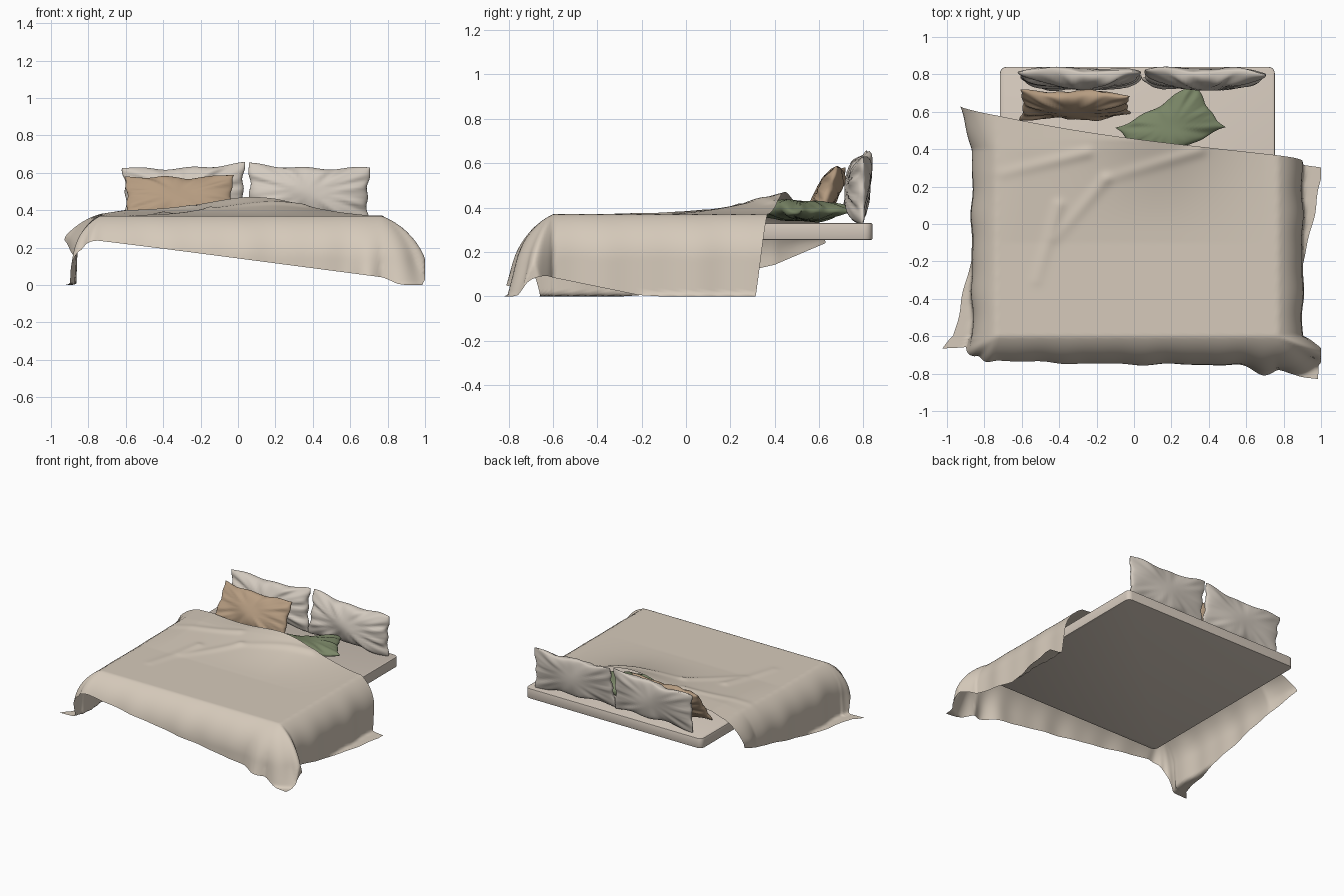
import bpy, bmesh, math
from mathutils import Vector

if "Cube" in bpy.data.objects:
    bpy.data.objects.remove(bpy.data.objects["Cube"])


def material(name, rgb):
    m = bpy.data.materials.new(name)
    m.diffuse_color = (*rgb, 1)
    m.use_nodes = True
    m.node_tree.nodes["Principled BSDF"].inputs["Base Color"].default_value = m.diffuse_color
    return m


BEIGE = material("blanket beige", (0.67, 0.59, 0.495))
SAND = material("mattress sand", (0.67, 0.59, 0.51))
IVORY = material("pillow ivory", (0.65, 0.59, 0.52))
TAN = material("pillow tan", (0.47, 0.335, 0.22))
GREEN = material("pillow green", (0.195, 0.24, 0.135))


def finish(name, bm, mat, angle=60):
    me = bpy.data.meshes.new(name)
    bmesh.ops.recalc_face_normals(bm, faces=bm.faces)
    bm.to_mesh(me)
    bm.free()
    me.materials.append(mat)
    ob = bpy.data.objects.new(name, me)
    bpy.context.collection.objects.link(ob)
    bpy.ops.object.select_all(action='DESELECT')
    ob.select_set(True)
    bpy.context.view_layer.objects.active = ob
    bpy.ops.object.shade_smooth_by_angle(angle=math.radians(angle))
    return ob


def grid(bm, nu, nv, func):
    rows = [[bm.verts.new(func(i / nu, j / nv)) for i in range(nu + 1)] for j in range(nv + 1)]
    for a, b in zip(rows, rows[1:]):
        for i in range(nu):
            bm.faces.new((a[i], a[i + 1], b[i + 1], b[i]))


def clamp(t):
    return max(0.0, min(1.0, t))


# Mattress: slab with rounded corners
bm = bmesh.new()
bmesh.ops.create_cube(bm, size=1)
for v in bm.verts:
    v.co = (0.018 + v.co.x * 1.47, 0.1025 + v.co.y * 1.475, 0.2925 + v.co.z * 0.075)
upright = [e for e in bm.edges if abs(e.verts[0].co.z - e.verts[1].co.z) > 0.01]
bmesh.ops.bevel(bm, geom=upright, offset=0.035, segments=5, profile=0.5, affect='EDGES')
rims = [e for e in bm.edges if abs(e.verts[0].co.z - e.verts[1].co.z) < 0.001]
bmesh.ops.bevel(bm, geom=rims, offset=0.005, segments=2, profile=0.5, affect='EDGES')
finish("mattress", bm, SAND, 35)

# Blanket: a turned rectangle draped over the bed edges and onto the floor
BACK_L, BACK_R = Vector((-0.96, 0.63)), Vector((1.29, 0.30))
FRONT_L, FRONT_R = Vector((-1.27, -0.72)), Vector((1.02, -1.02))
LEFT, RIGHT, FRONT, TOP = -0.735, 0.77, -0.60, 0.37
FOLDS = [((-0.42, -0.08), (-0.15, 0.24)), ((-0.15, 0.24), (0.35, 0.39)),
         ((-0.7, 0.27), (-0.25, 0.38)), ((-0.52, -0.3), (-0.4, 0.1))]
START, END = math.radians(26), math.radians(88)


def hang(e, bend):
    """Outward and downward travel after cloth length e past the edge."""
    r = bend / (END - START)
    a = START + min(e, bend) / r
    rest = max(0.0, e - bend)
    return (r * (math.sin(a) - math.sin(START)) + rest * math.cos(END),
            r * (math.cos(START) - math.cos(a)) + rest * math.sin(END))


def top_relief(x, y):
    """Swell over the hidden cushion, plus soft creases."""
    t = clamp((y + 0.05) / 0.5)
    h = 0.072 * t * t * math.exp(-((x - 0.1) / 0.34) ** 2)
    h += 0.03 * clamp((y + 0.1) / 0.5) * clamp((x + 0.8) / 0.2) * clamp((0.7 - x) / 0.5)
    p = Vector((x, y))
    for a, b in FOLDS:
        a, b = Vector(a), Vector(b)
        k = clamp((p - a).dot(b - a) / (b - a).length_squared)
        d = (p - a - (b - a) * k).length
        h += 0.010 * math.exp(-(d / 0.03) ** 2) * (0.4 + 0.6 * k)
    return h


def drape(i, j):
    p = FRONT_L.lerp(FRONT_R, i).lerp(BACK_L.lerp(BACK_R, i), j)
    u, v = p
    v -= 0.06 * math.sin(math.pi * i) * (1 - i) * j ** 4
    cx, cy = min(max(u, LEFT), RIGHT), max(v, FRONT)
    off = Vector((u - cx, v - cy))
    e = off.length
    z = TOP + top_relief(cx, cy) * clamp(1 - e / 0.15)
    if e < 1e-6:
        return (cx, cy, z)
    d = off / e
    out, down = hang(e, 0.25 + 0.04 * d.y ** 2)
    corner = abs(2 * d.x * d.y)
    # corners flare away from the bed, long sides ripple
    out += (0.14 if u > 0 else 0.05) * corner ** 0.8 * clamp(e / 0.42) ** 1.4
    # one fold kicks forward beside the right corner
    out += 0.06 * d.y ** 2 * math.exp(-((u - 0.69) / 0.08) ** 2) * clamp(e / 0.4) ** 2
    if u < 0:
        edge = clamp((v - 0.4) / 0.23) * clamp(e / 0.2)
        out += 0.07 * edge
        z += 0.045 * edge
    along = v if abs(d.x) > abs(d.y) else u
    ripple = math.sin(along * 17 + 1) + 0.6 * math.sin(along * 29)
    out += 0.004 * ripple * clamp(e / 0.25)
    out += 0.012 * corner * math.sin(9 * math.atan2(d.y, d.x)) * clamp(e / 0.3)
    z -= down
    if z < 0.006:
        out += 0.006 - z
        z = 0.006 - 0.006 * clamp((0.006 - z) / 0.02)
    if u > 0:
        d = Vector((d.x * (1 + 0.25 * corner), d.y * (1 - 0.25 * corner)))
    return (min(cx + d.x * out, 1.0), max(cy + d.y * out, -0.84), z)


bm = bmesh.new()
grid(bm, 130, 100, drape)
blanket = finish("blanket", bm, BEIGE, 80)
if blanket.data.polygons[len(blanket.data.polygons) // 2].normal.z < 0:
    blanket.data.flip_normals()


# Pillows: two puffed faces meeting at a pinched seam with pulled-out corners
def pillow(name, mat, size, puff, pinch, loc, rot, seed):
    w, h = size[0] / 2, size[1] / 2

    def face(side, thick):
        def f(i, j):
            # finer spacing toward the seam
            s, t = math.sin((i - 0.5) * math.pi), math.sin((j - 0.5) * math.pi)
            x = s * w * (1 - pinch * (1 - t * t) + 0.015 * math.sin(9 * t + seed) * abs(s) ** 3)
            y = t * h * (1 - 0.12 * (1 - s * s) + 0.035 * math.sin(8 * s + seed) * abs(t) ** 3)
            body = max(0.0, (1 - s * s) * (1 - t * t))
            # creases fan out from the middle toward the seam
            a = math.atan2(t, s)
            rim = clamp(math.hypot(s, t)) ** 2
            crease = 0.16 * rim * (math.sin(11 * a + seed * 2 + side) + 0.7 * math.sin(19 * a + seed))
            crease += 0.06 * math.sin(6 * s + 4 * t + seed)
            z = side * thick * body ** 0.42 * (1 + crease)
            # seam wanders a little
            z += 0.010 * math.sin(5 * s + seed) * t + 0.008 * s * t
            return (x, y, z)
        return f

    bm = bmesh.new()
    grid(bm, 48, 32, face(1, puff[0]))
    grid(bm, 48, 32, face(-1, puff[1]))
    bmesh.ops.remove_doubles(bm, verts=bm.verts, dist=1e-5)
    ob = finish(name, bm, mat, 70)
    ob.location = loc
    ob.rotation_euler = [math.radians(a) for a in rot]
    return ob


pillow("back_pillow_left", IVORY, (0.66, 0.31), (0.08, 0.032), 0.05, (-0.287, 0.798, 0.488), (84, -2, 0), 0.6)
pillow("back_pillow_right", IVORY, (0.66, 0.31), (0.08, 0.032), 0.05, (0.377, 0.798, 0.488), (84, 2, 0), 2.1)
pillow("tan_cushion", TAN, (0.59, 0.28), (0.055, 0.05), 0.06, (-0.315, 0.637, 0.46), (63, 0, 0), 3.3)
pillow("green_cushion", GREEN, (0.50, 0.30), (0.048, 0.045), 0.09, (0.195, 0.515, 0.384), (-3, 0, 31), 4.4)
